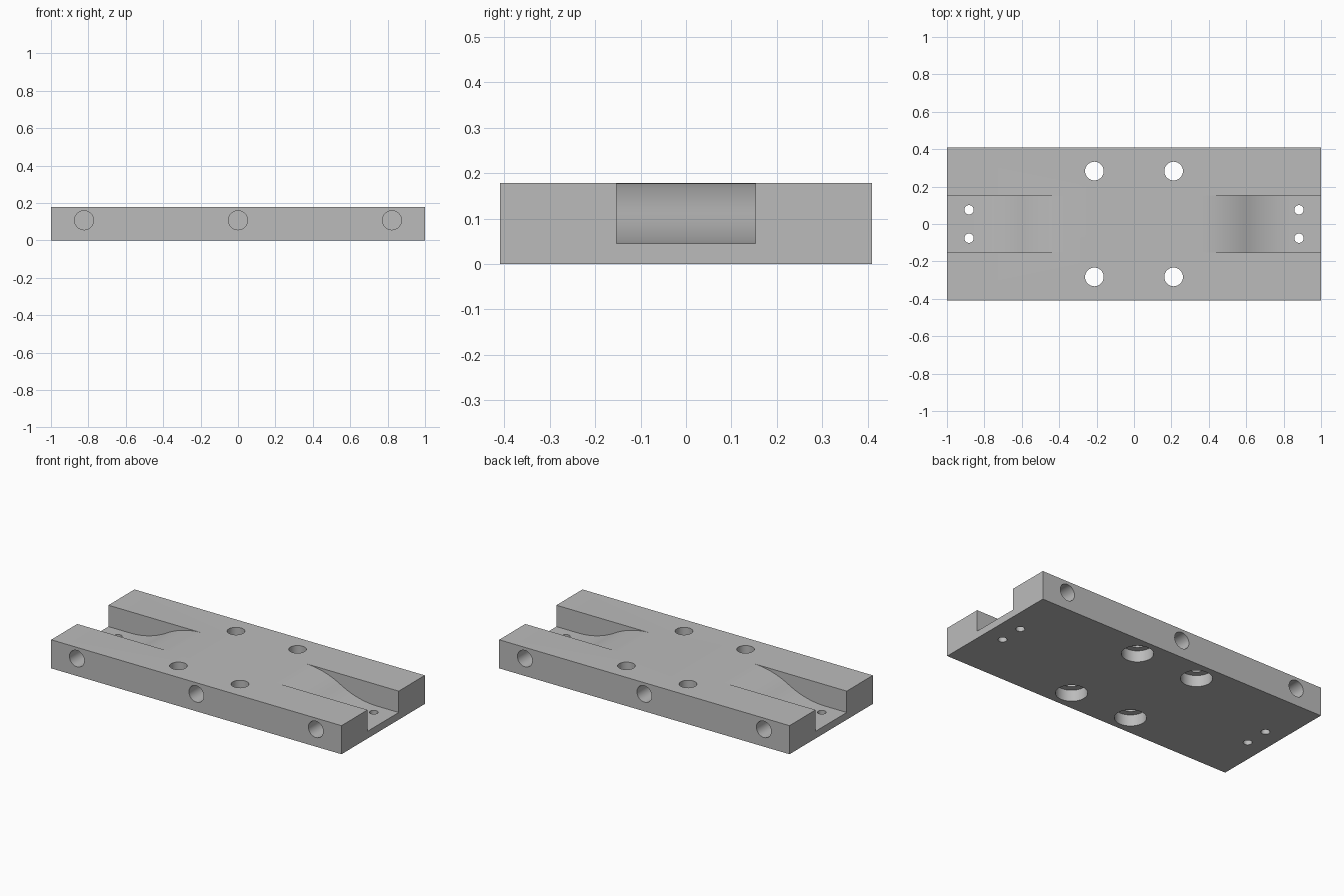
import bpy, bmesh
from math import asin, sin, cos, pi
from mathutils import Matrix, Vector

if "Cube" in bpy.data.objects:
    bpy.data.objects.remove(bpy.data.objects["Cube"])

WIDTH, HEIGHT = 0.82, 0.178
SLOT_HALF, FLOOR = 0.153, 0.045
RAMP_START, RAMP_END = 0.35, 0.85

grey = bpy.data.materials.new("machined grey")
grey.use_nodes = True
colour = (0.5, 0.5, 0.5, 1)
grey.diffuse_color = colour
grey.node_tree.nodes["Principled BSDF"].inputs["Base Color"].default_value = colour


def finish(name, bm):
    bmesh.ops.recalc_face_normals(bm, faces=bm.faces)
    mesh = bpy.data.meshes.new(name)
    bm.to_mesh(mesh)
    bm.free()
    mesh.materials.append(grey)
    obj = bpy.data.objects.new(name, mesh)
    bpy.context.collection.objects.link(obj)
    return obj


def cylinder(start, end, radius):
    start, end = Vector(start), Vector(end)
    axis = end - start
    turn = axis.to_track_quat('Z', 'Y').to_matrix().to_4x4()
    bm = bmesh.new()
    bmesh.ops.create_cone(bm, cap_ends=True, segments=48, radius1=radius, radius2=radius,
                          depth=axis.length,
                          matrix=Matrix.Translation((start + end) / 2) @ turn)
    return finish("hole_cutter", bm)


def slot(side):
    # S-shaped ramp made of two equal tangent arcs
    run, drop = RAMP_END - RAMP_START, HEIGHT - FLOOR
    radius = (run ** 2 + drop ** 2) / (4 * drop)
    sweep = asin(run / 2 / radius)
    steps = 14
    upper = [(radius * sin(sweep * i / steps), radius * (1 - cos(sweep * i / steps)))
             for i in range(steps + 1)]
    lower = [(run - x, drop - z) for x, z in reversed(upper[:-1])]
    profile = [(RAMP_START + x, HEIGHT - z) for x, z in upper + lower]
    profile += [(1.1, FLOOR), (1.1, HEIGHT + 0.1), (RAMP_START, HEIGHT + 0.1)]
    bm = bmesh.new()
    face = bm.faces.new([bm.verts.new((side * x, -SLOT_HALF, z)) for x, z in profile])
    swept = bmesh.ops.extrude_face_region(bm, geom=[face])["geom"]
    bmesh.ops.translate(bm, vec=(0, 2 * SLOT_HALF, 0),
                        verts=[v for v in swept if isinstance(v, bmesh.types.BMVert)])
    return finish("slot_cutter", bm)


# Solid block
bm = bmesh.new()
bmesh.ops.create_cube(bm, size=1, matrix=Matrix.Translation((0, 0, HEIGHT / 2))
                      @ Matrix.Diagonal((2, WIDTH, HEIGHT, 1)))
plate = finish("mounting_plate", bm)

# Ramped end slots, then drilled holes
cutters = [slot(1), slot(-1)]
for sx in (-1, 1):
    for sy in (-1, 1):
        x, y = sx * 0.212, sy * 0.283
        cutters.append(cylinder((x, y, -0.1), (x, y, 0.3), 0.05))
        cutters.append(cylinder((x, y, -0.1), (x, y, 0.07), 0.089))
        x, y = sx * 0.882, sy * 0.076
        cutters.append(cylinder((x, y, -0.1), (x, y, 0.3), 0.025))
for sy in (-1, 1):
    for x in (-0.823, 0, 0.823):
        cutters.append(cylinder((x, sy * 0.5, 0.108), (x, sy * 0.21, 0.108), 0.051))

bpy.ops.object.select_all(action='DESELECT')
plate.select_set(True)
bpy.context.view_layer.objects.active = plate
for cutter in cutters:
    cutter.hide_render = True
    cut = plate.modifiers.new("cut", 'BOOLEAN')
    cut.operation = 'DIFFERENCE'
    cut.solver = 'EXACT'
    cut.object = cutter
    bpy.ops.object.modifier_apply(modifier=cut.name)
    bpy.data.objects.remove(cutter)

bpy.ops.object.shade_smooth_by_angle(angle=pi / 6)
